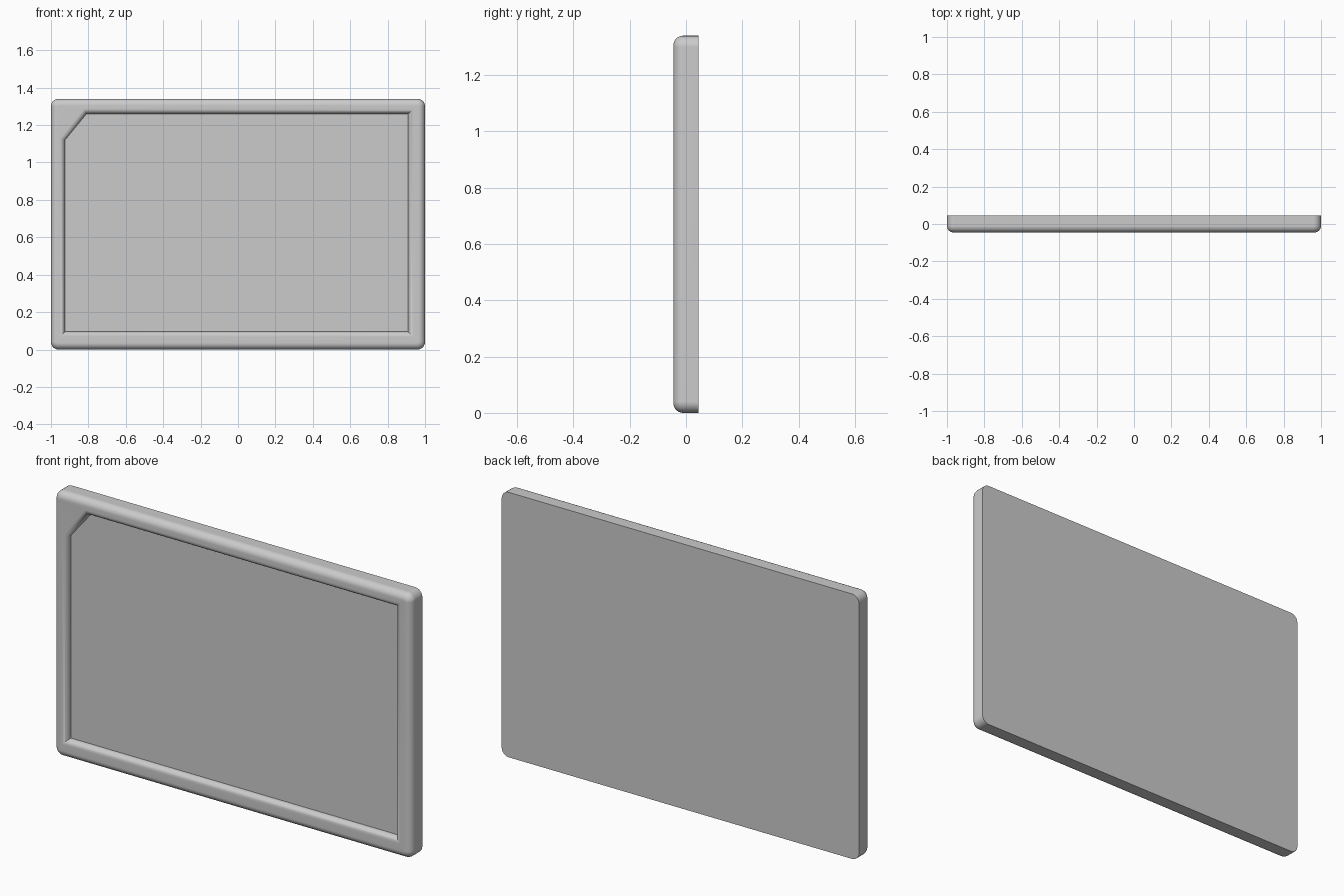
import bpy, bmesh, math
from mathutils import Vector

if "Cube" in bpy.data.objects:
    bpy.data.objects.remove(bpy.data.objects["Cube"])

FRONT, BACK, PANEL = -0.045, 0.045, -0.014
W, H = 1.0, 1.34
R_OUT, R_IN, STEPS = 0.035, 0.027, 8
# Opening outline (x, z), with the clipped upper-left corner
OPENING = [(-0.925, 0.095), (0.91, 0.095), (0.91, 1.26), (-0.81, 1.26), (-0.925, 1.12)]


def outer_outline(inset):
    r = 0.04 - inset
    pts = []
    cx, z0, z1 = W - 0.04, 0.04, H - 0.04
    for i, (x, z) in enumerate([(-cx, z0), (cx, z0), (cx, z1), (-cx, z1)]):
        for k in range(7):
            a = math.pi * (1 + i / 2 + k / 12)
            pts.append((x + r * math.cos(a), z + r * math.sin(a)))
    return pts


def grown(poly, d):
    """Mitred outward offset of a convex counter-clockwise outline."""
    out = []
    for i, p in enumerate(poly):
        p, a, b = Vector(p), Vector(poly[i - 1]), Vector(poly[(i + 1) % len(poly)])
        e, f = (p - a).normalized(), (b - p).normalized()
        n, m = Vector((e.y, -e.x)), Vector((f.y, -f.x))
        out.append(tuple(p + (n + m) * d / (1 + n.dot(m))))
    return out


def ring(bm, outline, y):
    return [bm.verts.new((x, y, z)) for x, z in outline]


def bridge(bm, a, b):
    n = len(a)
    for i in range(n):
        j = (i + 1) % n
        bm.faces.new((a[i], a[j], b[j], b[i]))


def finish(bm, name):
    bmesh.ops.recalc_face_normals(bm, faces=bm.faces)
    me = bpy.data.meshes.new(name)
    bm.to_mesh(me)
    bm.free()
    ob = bpy.data.objects.new(name, me)
    bpy.context.collection.objects.link(ob)
    bpy.ops.object.select_all(action='DESELECT')
    ob.select_set(True)
    bpy.context.view_layer.objects.active = ob
    bpy.ops.object.shade_smooth_by_angle(angle=math.radians(35))
    return ob


bm = bmesh.new()
# Flat back and straight outer sides, then the rounded outer front edge
last = ring(bm, outer_outline(0), BACK)
bm.faces.new(last)
for k in range(STEPS + 1):
    a = math.pi / 2 * k / STEPS
    nxt = ring(bm, outer_outline(R_OUT * (1 - math.cos(a))),
               FRONT + R_OUT * (1 - math.sin(a)))
    bridge(bm, last, nxt)
    last = nxt
outer = last
# Rounded lip running down into the opening
last = inner = None
for k in range(STEPS + 1):
    a = math.pi / 2 * k / STEPS
    nxt = ring(bm, grown(OPENING, R_IN * (1 - math.sin(a))),
               FRONT + R_IN * (1 - math.cos(a)))
    if last:
        bridge(bm, last, nxt)
    else:
        inner = nxt
    last = nxt
floor = ring(bm, OPENING, PANEL)
bridge(bm, last, floor)
# Flat front band between the two rounded edges
edges = []
for loop in (outer, inner):
    for i, v in enumerate(loop):
        w = loop[(i + 1) % len(loop)]
        edges.append(bm.edges.get((v, w)) or bm.edges.new((v, w)))
bmesh.ops.triangle_fill(bm, edges=edges, use_beauty=True, use_dissolve=False)
frame = finish(bm, "frame")
wn = frame.modifiers.new("even_shading", 'WEIGHTED_NORMAL')
wn.keep_sharp = True

# Recessed flat panel
bm = bmesh.new()
bm.faces.new(ring(bm, OPENING, PANEL))
panel = finish(bm, "panel")
if panel.data.polygons[0].normal.y > 0:
    panel.data.flip_normals()
